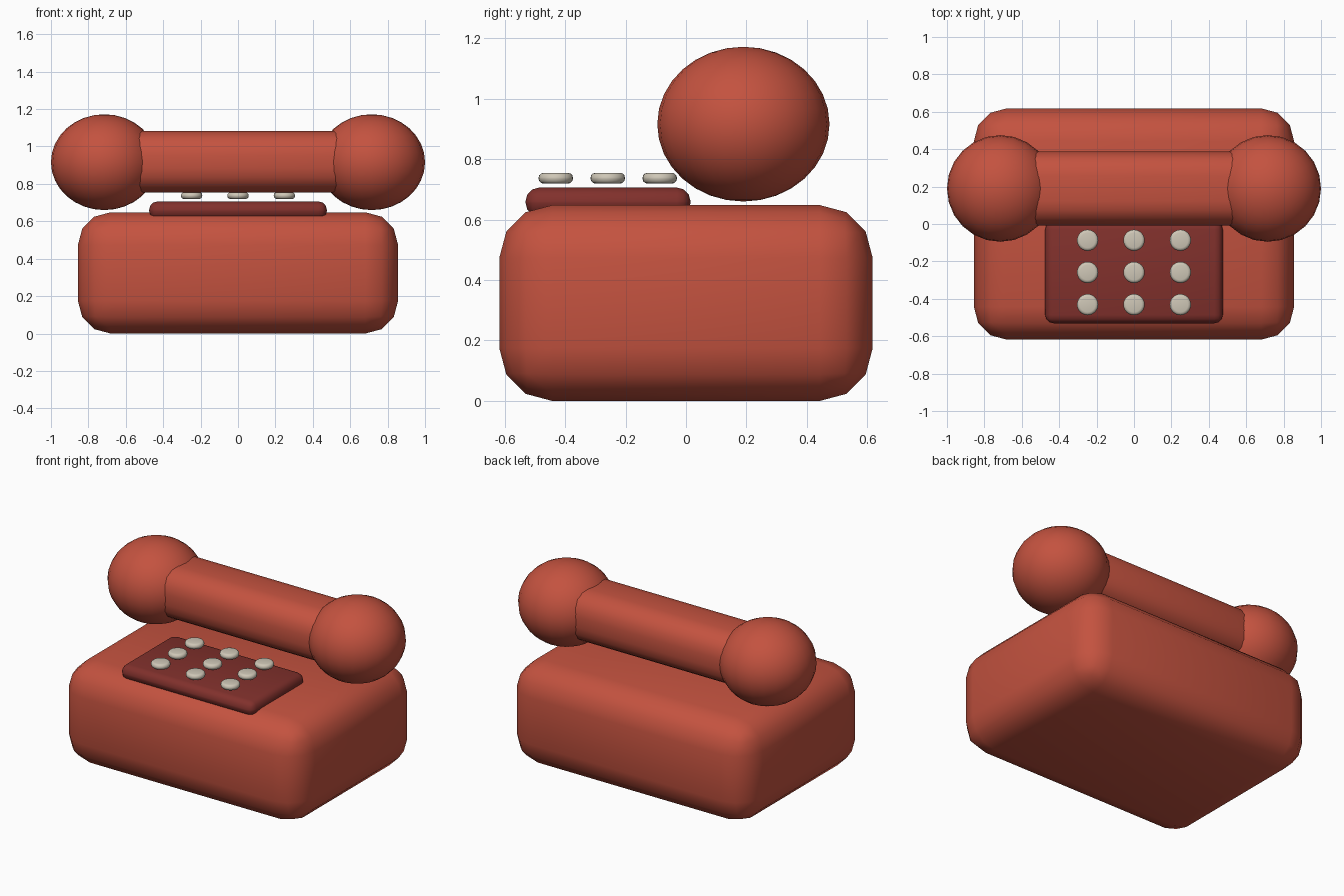
import bpy

if "Cube" in bpy.data.objects:
    bpy.data.objects.remove(bpy.data.objects["Cube"])


def material(name, rgb):
    m = bpy.data.materials.new(name)
    m.diffuse_color = (*rgb, 1)
    m.use_nodes = True
    m.node_tree.nodes["Principled BSDF"].inputs["Base Color"].default_value = m.diffuse_color
    return m


RED = material("red_plastic", (0.55, 0.085, 0.05))
DARK = material("dark_red_plastic", (0.22, 0.03, 0.025))
CREAM = material("cream_plastic", (0.62, 0.57, 0.47))


def finish(name, mat, scale, bevel=0, segments=3):
    ob = bpy.context.object
    ob.name = name
    ob.scale = scale
    bpy.ops.object.transform_apply(location=False, rotation=False, scale=True)
    ob.data.materials.append(mat)
    if bevel:
        mod = ob.modifiers.new("round_edges", 'BEVEL')
        mod.width = bevel
        mod.segments = segments
        mod.limit_method = 'ANGLE'
        bpy.ops.object.modifier_apply(modifier=mod.name)
    bpy.ops.object.shade_smooth()
    return ob


def rounded_box(name, mat, loc, size, bevel, segments=3):
    bpy.ops.mesh.primitive_cube_add(size=1, location=loc)
    return finish(name, mat, size, bevel, segments)


# body and keypad plate
rounded_box("body", RED, (0, 0, 0.324), (1.712, 1.236, 0.648), 0.175)
rounded_box("keypad_plate", DARK, (0, -0.258, 0.658), (0.95, 0.546, 0.096), 0.045)

# 3 x 3 push buttons, hovering just above the plate
for row in range(3):
    for col in range(3):
        loc = ((col - 1) * 0.248, -0.087 - row * 0.172, 0.737)
        bpy.ops.mesh.primitive_cylinder_add(vertices=24, radius=0.057, depth=0.036, location=loc)
        finish(f"button_{row}_{col}", CREAM, (1, 1, 1), 0.0165)

# handset: grip with an ear and a mouth piece
rounded_box("handset_grip", RED, (0, 0.19, 0.918), (1.3, 0.394, 0.328), 0.13, 4)
for side, name in ((-1, "ear_piece"), (1, "mouth_piece")):
    bpy.ops.mesh.primitive_uv_sphere_add(segments=24, ring_count=16, radius=1,
                                         location=(side * 0.715, 0.19, 0.916))
    finish(name, RED, (0.285, 0.285, 0.256))
